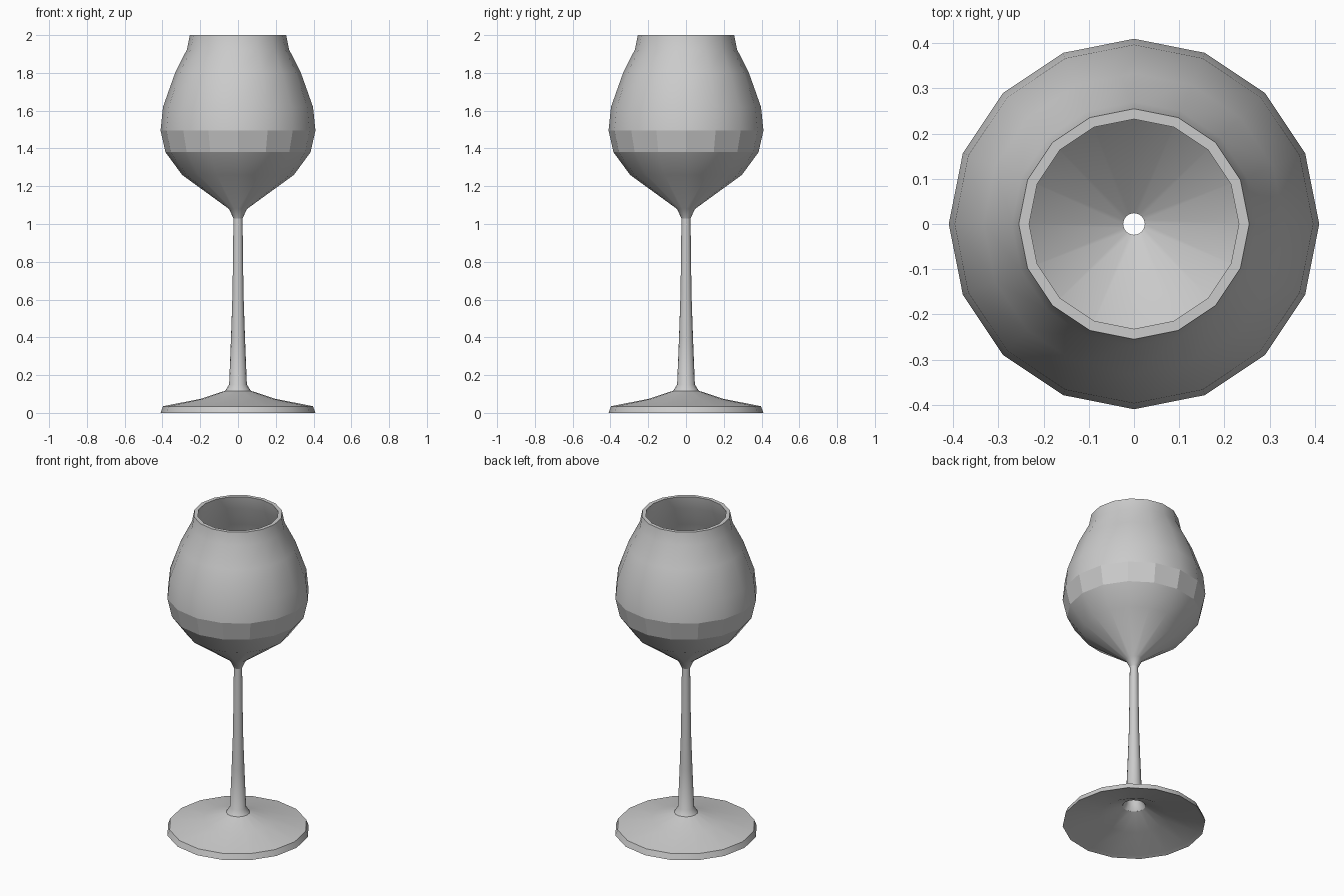
import bpy
import bmesh
from math import cos, sin, pi, radians

SIDES = 16
CREASE = radians(33)

default = bpy.data.objects.get("Cube")
if default:
    bpy.data.objects.remove(default, do_unlink=True)

# One plain grey for the whole glass
grey = bpy.data.materials.new("plain grey")
grey.use_nodes = True
colour = (0.6, 0.6, 0.6, 1)
grey.diffuse_color = colour
grey.node_tree.nodes["Principled BSDF"].inputs["Base Color"].default_value = colour


def lathe(name, profile, is_flat=lambda centre: False):
    """Spin a list of (radius, height) points around z."""
    bm = bmesh.new()
    rings = [[bm.verts.new((r * cos(2 * pi * j / SIDES), r * sin(2 * pi * j / SIDES), z))
              for j in range(SIDES)] for r, z in profile]
    for low, high in zip(rings, rings[1:]):
        for j in range(SIDES):
            k = (j + 1) % SIDES
            face = bm.faces.new((low[j], low[k], high[k], high[j]))
            face.smooth = not is_flat(face.calc_center_median())
    bm.normal_update()
    for edge in bm.edges:
        if len(edge.link_faces) == 2:
            edge.smooth = edge.calc_face_angle() < CREASE
    mesh = bpy.data.meshes.new(name)
    bm.to_mesh(mesh)
    bm.free()
    mesh.materials.append(grey)
    obj = bpy.data.objects.new(name, mesh)
    bpy.context.collection.objects.link(obj)
    return obj


# Foot: underside, rim and sloping top
lathe("foot", [
    (0.066, 0.115), (0.196, 0.052), (0.385, 0.01), (0.41, 0),
    (0.397, 0.035), (0.196, 0.075), (0.068, 0.117),
])

# Stem: hollow tapering tube with a flared base
lathe("stem", [
    (0.068, 0.117), (0.047, 0.15), (0.037, 0.4), (0.029, 0.63), (0.024, 1.03),
])

# Bowl: outside going up, over the rim and down the inside,
# with a faceted belt just under the widest ring
outside = [
    (0.024, 1.03), (0.048, 1.08), (0.296, 1.26), (0.384, 1.38), (0.41, 1.495),
    (0.397, 1.62), (0.333, 1.8), (0.27, 1.925), (0.255, 2),
]
inside = [
    (0.232, 2), (0.247, 1.92), (0.31, 1.79), (0.373, 1.615), (0.386, 1.495),
    (0.362, 1.39), (0.28, 1.28), (0.024, 1.09), (0.024, 1.03),
]
lathe("bowl", outside + inside,
      lambda c: 1.4 < c.z < 1.48 and c.xy.length > 0.378)
